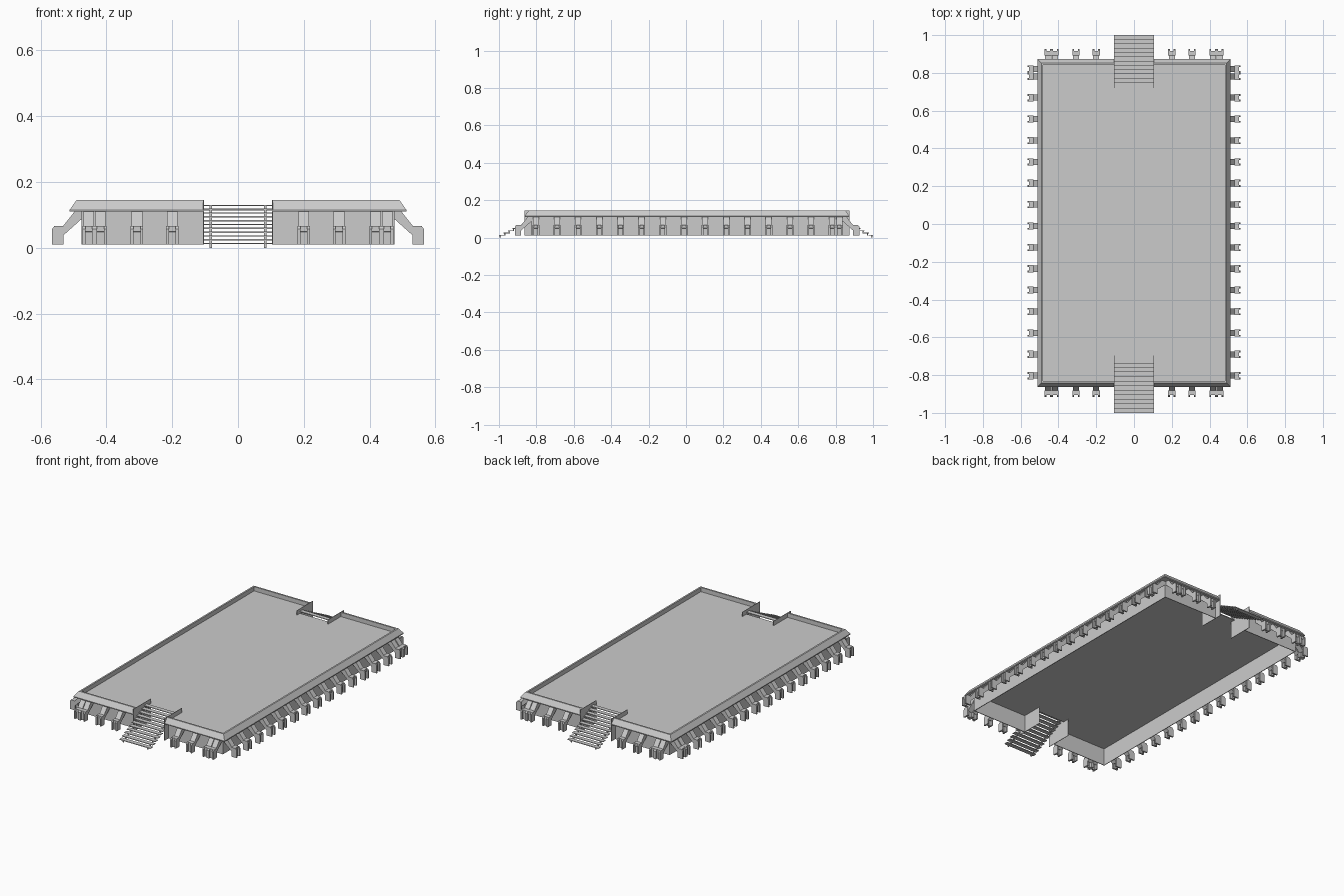
import bpy, bmesh

if "Cube" in bpy.data.objects:
    bpy.data.objects.remove(bpy.data.objects["Cube"])

WX, Y0, Y1 = 0.475, -0.825, 0.837     # wall half width, front and back wall lines
GAP = 0.105                            # half width of the stair opening


def finish(name, bm, mirror=False):
    bmesh.ops.recalc_face_normals(bm, faces=bm.faces)
    me = bpy.data.meshes.new(name)
    bm.to_mesh(me)
    bm.free()
    ob = bpy.data.objects.new(name, me)
    bpy.context.collection.objects.link(ob)
    if mirror:
        ob.modifiers.new("mirror", 'MIRROR').use_axis[0] = True
    return ob


def box(bm, x0, x1, y0, y1, z0, z1):
    v = bmesh.ops.create_cube(bm, size=1)['verts']
    for p in v:
        p.co = (x1 if p.co.x > 0 else x0, y1 if p.co.y > 0 else y0, z1 if p.co.z > 0 else z0)


def prism(bm, pts, a, b, place):
    """Extrude a 2D outline from a to b; place(u, v, t) gives the 3D point."""
    lo = [bm.verts.new(place(u, v, a)) for u, v in pts]
    hi = [bm.verts.new(place(u, v, b)) for u, v in pts]
    n = len(pts)
    bm.faces.new(lo)
    bm.faces.new(hi)
    for i in range(n):
        j = (i + 1) % n
        bm.faces.new((lo[i], lo[j], hi[j], hi[i]))


def half_ring(name, profile):
    """Sweep (outward offset, z) profile round the right half, leaving the stair gaps."""
    bm = bmesh.new()
    loops = []
    for x, y, sx, sy in ((GAP, Y0, 0, -1), (WX, Y0, 1, -1), (WX, Y1, 1, 1), (GAP, Y1, 0, 1)):
        loops.append([bm.verts.new((x + sx * d, y + sy * d, z)) for d, z in profile])
    n = len(profile)
    for a, b in zip(loops, loops[1:]):
        for i in range(n):
            j = (i + 1) % n
            bm.faces.new((a[i], a[j], b[j], b[i]))
    bm.faces.new(loops[0])
    bm.faces.new(loops[-1])
    return finish(name, bm, True)


# outer walls and sloped parapet
half_ring("walls", [(0, 0.01), (0, 0.112), (-0.004, 0.112), (-0.004, 0.01)])
half_ring("parapet", [(-0.004, 0.11), (0.037, 0.11), (0.037, 0.115),
                      (0.016, 0.145), (0.006, 0.145), (0.006, 0.118), (-0.004, 0.118)])

# deck, notched where the stairs come up
bm = bmesh.new()
X, F, B, NF, NB = WX + 0.008, Y0 - 0.008, Y1 + 0.008, -0.735, 0.748
prism(bm, [(-X, F), (-GAP, F), (-GAP, NF), (GAP, NF), (GAP, F), (X, F),
           (X, B), (GAP, B), (GAP, NB), (-GAP, NB), (-GAP, B), (-X, B)],
      0.114, 0.119, lambda u, v, t: (u, v, t))
finish("deck", bm)

# upright cheek panels beside each stair
for name, a, b in (("front_stair_cheek", -0.864, -0.695), ("back_stair_cheek", 0.72, 0.875)):
    bm = bmesh.new()
    box(bm, GAP - 0.001, GAP + 0.002, a, b, 0.01, 0.146)
    finish(name, bm, True)

# stairs: thin treads joined by two stepped stringers
STEPS = 11
for name, s, end in (("front_stairs", -1, 0.737), ("back_stairs", 1, 0.75)):
    bm = bmesh.new()
    run, rise = (1 - end) / STEPS, 0.0116
    for i in range(STEPS):
        outer, z = 1 - i * run, 0.015 + i * rise
        ya, yb = sorted((s * outer, s * (outer - run - 0.002)))
        box(bm, -GAP, GAP, ya, yb, z - 0.004, z)
        ra, rb = sorted((s * (outer - 0.004), s * (outer - 0.010)))
        for x in (-0.083, 0.083):
            box(bm, x - 0.004, x + 0.004, ra, rb, max(0, z - 0.0152), z - 0.003)
    finish(name, bm)

# buttresses: two leg flanges, a recessed web and a slanted arm up to the wall
FLANGE = [(0.09, 0.01), (0.09, 0.057), (0.083, 0.067), (0.056, 0.067), (0.056, 0.01)]
WEB = [(0.078, 0.01), (0.078, 0.06), (0.07, 0.06), (0.07, 0.01)]
ARM = [(0.08, 0.067), (0.056, 0.067), (0.022, 0.11), (0, 0.11), (0, 0.088), (0.058, 0.036), (0.08, 0.05)]


def buttress(bm, place, c):
    for a, b in ((-0.019, -0.010), (0.010, 0.019)):
        prism(bm, FLANGE, c + a, c + b, place)
    prism(bm, WEB, c - 0.010, c + 0.010, place)
    prism(bm, ARM, c - 0.016, c + 0.016, place)


bm = bmesh.new()
for y in [-0.803 + 0.1132 * k for k in range(15)] + [0.82]:
    buttress(bm, lambda u, v, t: (WX + u, t, v), y)
finish("side_buttresses", bm, True)

for name, s, wall in (("front_buttresses", -1, Y0), ("back_buttresses", 1, Y1)):
    bm = bmesh.new()
    for x in (0.2, 0.307, 0.418, 0.454):
        buttress(bm, lambda u, v, t: (t, wall + s * u, v), x)
    finish(name, bm, True)
